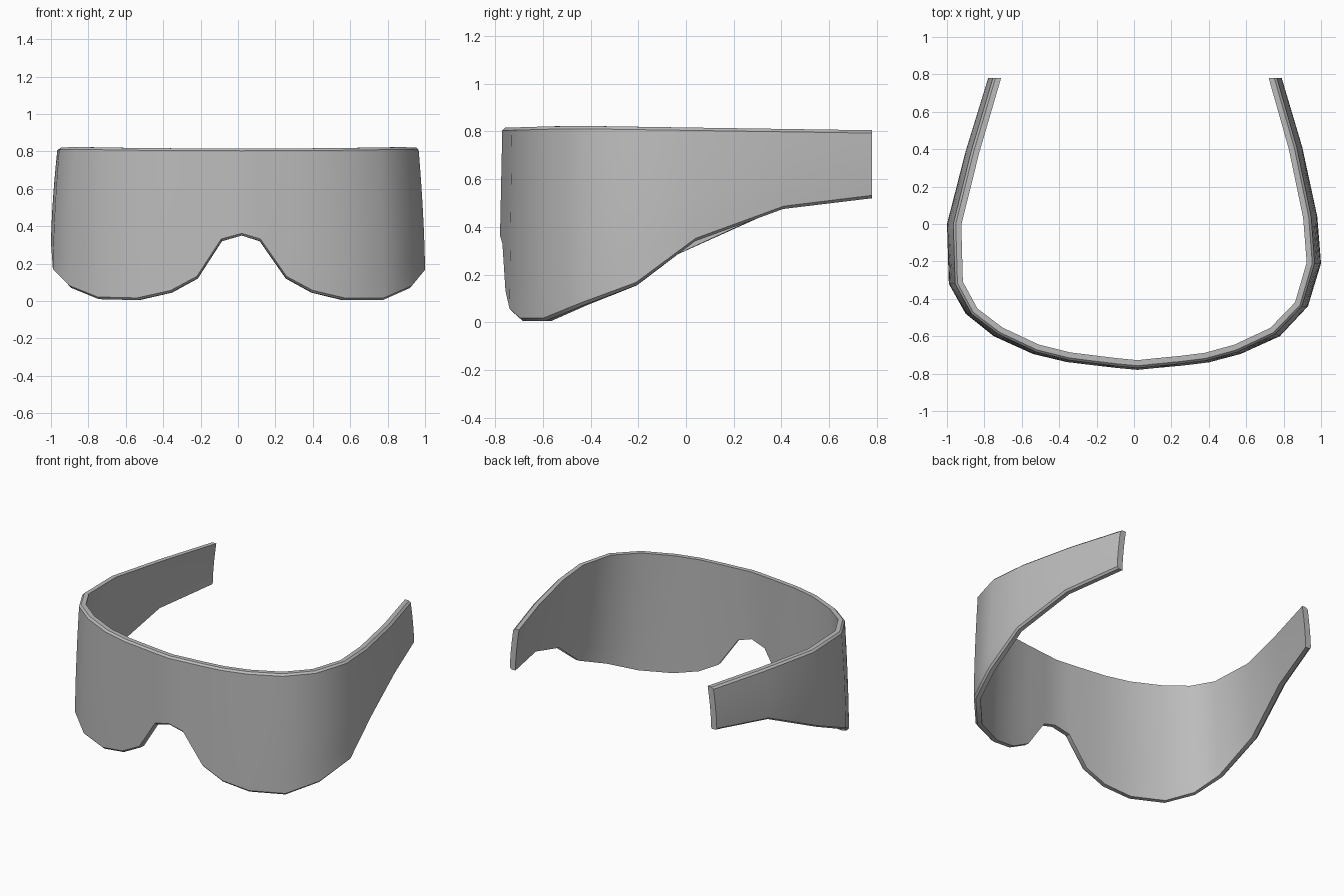
import bpy, bmesh
from mathutils import Vector

if "Cube" in bpy.data.objects:
    bpy.data.objects.remove(bpy.data.objects["Cube"])

# Lower outer edge of the wraparound lens, left ear to right ear
EDGE = [(-.78, .78, .52), (-.90, .39, .475), (-1.0, 0, .30), (-.99, -.32, .16),
        (-.90, -.48, .07), (-.75, -.60, .01), (-.54, -.695, .005), (-.36, -.738, .045),
        (-.22, -.755, .12), (-.09, -.77, .32), (.02, -.78, .35), (.12, -.77, .32),
        (.26, -.757, .12), (.40, -.74, .045), (.57, -.695, .005), (.78, -.60, .005),
        (.93, -.44, .07), (1.0, -.21, .155), (.98, .04, .34), (.90, .41, .475),
        (.79, .78, .52)]
THICK, CHAMFER, ROWS = .042, .012, 6


def top_height(y):
    # the rim sinks gently toward the ears and the nose
    return .824 - .019 * max(0, (y + .5) / 1.28) - .03 * max(0, -.5 - y)


def inward(i):
    # plan direction pointing to the wearer's head
    if i in (0, len(EDGE) - 1):
        return Vector((1 if i == 0 else -1, 0, 0))
    a, b, c = (Vector(EDGE[j][:2]) for j in (i - 1, i, i + 1))
    t = (b - a).normalized() + (c - b).normalized()
    return Vector((-t.y, t.x, 0)).normalized()


def section(i):
    # closed cross-section: outer wall up, chamfered rim, inner wall down
    x, y, z0 = EDGE[i]
    z1, n = top_height(y), inward(i)

    def wall(z):
        t = (z - z0) / (z1 - z0)
        lean = .01 * t if y < -.5 else 0
        return Vector((x * (1 - .035 * max(t, 0) ** 1.6), y + lean, z))

    lo, hi = z0 + CHAMFER, z1 - CHAMFER
    outer = [wall(lo + (hi - lo) * k / ROWS) for k in range(ROWS + 1)]
    inner = [wall(z1 - (z1 - z0) * k / ROWS) + n * THICK for k in range(ROWS + 1)]
    return outer + [wall(z1) + n * CHAMFER] + inner + [wall(z0) + n * CHAMFER]


# Visor shell skinned through the sections
bm = bmesh.new()
rings = [[bm.verts.new(p) for p in section(i)] for i in range(len(EDGE))]
for a, b in zip(rings, rings[1:]):
    for k in range(len(a)):
        m = (k + 1) % len(a)
        bm.faces.new((a[k], b[k], b[m], a[m]))

# Ear ends closed with strips between outer and inner walls
for r in (rings[0], rings[-1]):
    out, inn = r[:ROWS + 1], r[ROWS + 2:2 * ROWS + 3][::-1]
    for k in range(ROWS):
        bm.faces.new((out[k], out[k + 1], inn[k + 1], inn[k]))
    bm.faces.new((out[-1], r[ROWS + 1], inn[-1]))
    bm.faces.new((out[0], inn[0], r[-1]))
bmesh.ops.recalc_face_normals(bm, faces=bm.faces)

mesh = bpy.data.meshes.new("visor")
bm.to_mesh(mesh)
bm.free()
visor = bpy.data.objects.new("visor", mesh)
bpy.context.collection.objects.link(visor)

grey = bpy.data.materials.new("plain grey")
grey.diffuse_color = (.5, .5, .5, 1)
grey.use_nodes = True
grey.node_tree.nodes["Principled BSDF"].inputs["Base Color"].default_value = grey.diffuse_color
mesh.materials.append(grey)

bpy.context.view_layer.objects.active = visor
visor.select_set(True)
bpy.ops.object.shade_smooth_by_angle(angle=.6)
